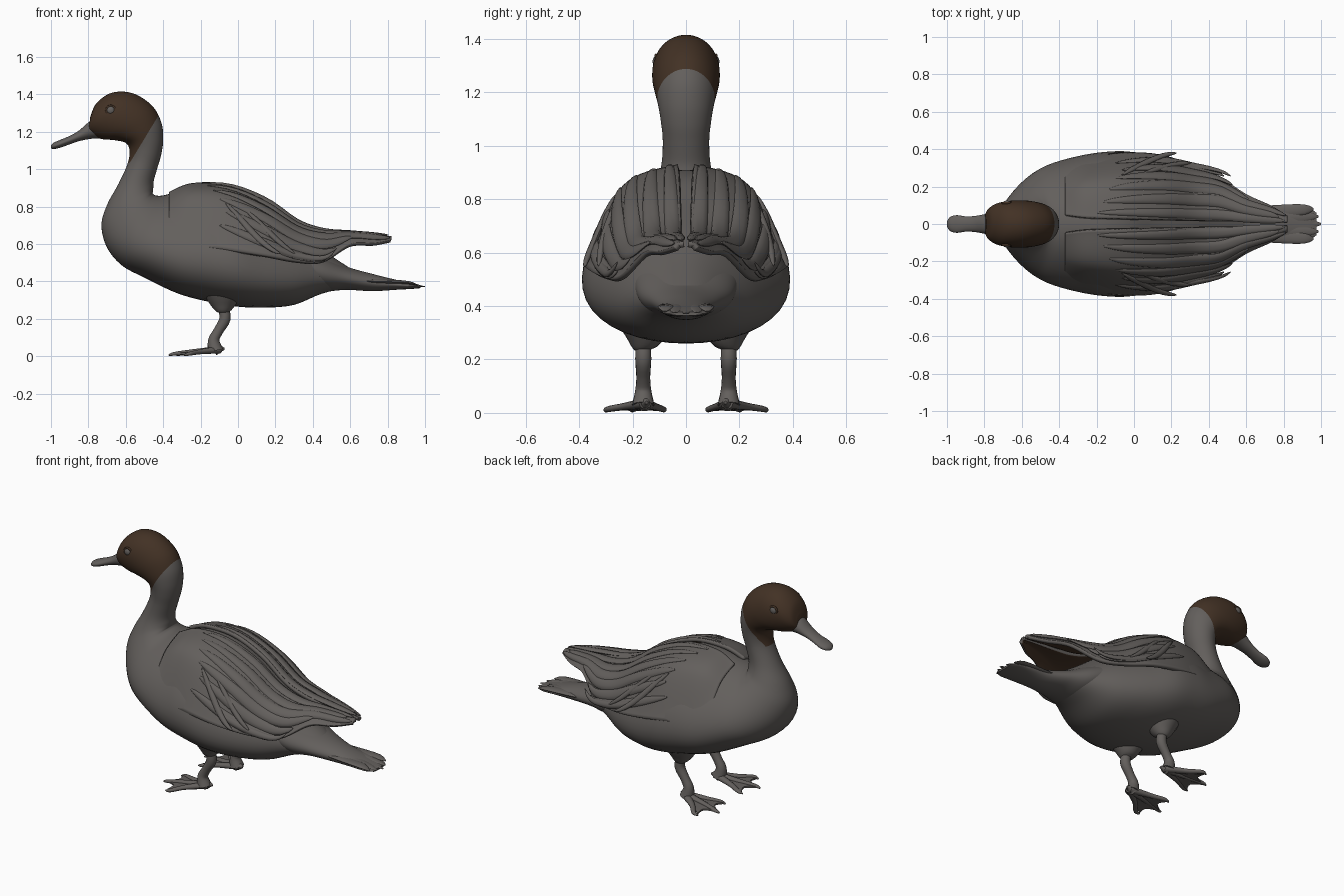
import bpy, bmesh, math
from mathutils import Vector

if "Cube" in bpy.data.objects:
    bpy.data.objects.remove(bpy.data.objects["Cube"])


def material(name, rgb):
    m = bpy.data.materials.new(name)
    m.diffuse_color = (*rgb, 1)
    m.use_nodes = True
    m.node_tree.nodes["Principled BSDF"].inputs["Base Color"].default_value = m.diffuse_color
    return m


GREY = material("warm grey plumage", (0.125, 0.115, 0.108))
BROWN = material("dark brown head", (0.055, 0.031, 0.018))


def spline(pts, t):
    """Catmull-Rom through tuples, t in 0..1."""
    n = len(pts) - 1
    i = min(int(t * n), n - 1)
    f = t * n - i
    p = [pts[max(0, min(n, i + k))] for k in (-1, 0, 1, 2)]
    return [0.5 * (2 * b + (c - a) * f + (2 * a - 5 * b + 4 * c - d) * f * f
                   + (3 * b - a - 3 * c + d) * f ** 3) for a, b, c, d in zip(*p)]


def finish(name, bm, mats, mirror=False, angle=50):
    me = bpy.data.meshes.new(name)
    bm.to_mesh(me)
    bm.free()
    ob = bpy.data.objects.new(name, me)
    bpy.context.collection.objects.link(ob)
    for m in mats:
        me.materials.append(m)
    if mirror:
        mod = ob.modifiers.new("mirror", 'MIRROR')
        mod.use_axis = (False, True, False)
        mod.use_clip = mod.use_mirror_merge = False
    bpy.ops.object.select_all(action='DESELECT')
    ob.select_set(True)
    bpy.context.view_layer.objects.active = ob
    bpy.ops.object.shade_smooth_by_angle(angle=math.radians(angle))
    return ob


def loft(bm, rings):
    """Skin closed rings and cap both ends."""
    vs = [[bm.verts.new(p) for p in r] for r in rings]
    n = len(vs[0])
    for a, b in zip(vs, vs[1:]):
        for j in range(n):
            k = (j + 1) % n
            bm.faces.new((a[j], a[k], b[k], b[j]))
    bm.faces.new(vs[0][::-1])
    bm.faces.new(vs[-1])
    bmesh.ops.recalc_face_normals(bm, faces=bm.faces[:])


def section(x0, z0, x1, z1, w, k=0, n=48):
    """Oval from an under point to an upper point; k pushes the widest part down."""
    out = []
    for j in range(n):
        t = 2 * math.pi * j / n
        a = 0.5 - 0.5 * math.cos(t)
        out.append((x0 + (x1 - x0) * a, w * math.sin(t + k * math.sin(t)), z0 + (z1 - z0) * a))
    return out


def skin(bm, secs, steps):
    loft(bm, [section(*spline(secs, i / steps)) for i in range(steps + 1)])


def tube(bm, pts, n=12, steps=10, flat=1.0):
    """Round limb through (x, y, z, radius) points."""
    q = [spline(pts, i / steps) for i in range(steps + 1)]
    rings = []
    for i, c in enumerate(q):
        d = (Vector(q[min(i + 1, steps)][:3]) - Vector(q[max(i - 1, 0)][:3])).normalized()
        s = Vector((0, 1, 0)) - d * d.y
        s.normalize()
        u = d.cross(s)
        rings.append([Vector(c[:3]) + (s * math.cos(a) + u * math.sin(a) * flat) * c[3]
                      for a in (2 * math.pi * j / n for j in range(n))])
    loft(bm, rings)


# Body, neck and head: one skin from rump to face
body = [(.60, .37, .60, .47, .09, .1), (.45, .335, .45, .57, .17, .2), (.30, .275, .30, .68, .26, .25),
        (.15, .26, .12, .79, .335, .3), (0, .265, -.03, .88, .385, .3), (-.15, .29, -.18, .91, .385, .3),
        (-.32, .335, -.30, .885, .36, .3), (-.50, .42, -.40, .86, .315, .25), (-.62, .485, -.44, .86, .26, .2),
        (-.70, .58, -.455, .87, .20, .1), (-.73, .70, -.455, .88, .15, 0), (-.70, .81, -.453, .90, .115, 0),
        (-.64, .92, -.45, .94, .092, 0), (-.59, 1.03, -.43, 1.01, .087, 0), (-.58, 1.10, -.41, 1.08, .094, 0),
        (-.60, 1.14, -.40, 1.16, .104, 0), (-.66, 1.155, -.41, 1.25, .117, 0),
        (-.72, 1.16, -.46, 1.34, .126, 0), (-.76, 1.17, -.56, 1.405, .124, 0),
        (-.785, 1.185, -.67, 1.41, .11, 0), (-.798, 1.195, -.755, 1.355, .08, 0),
        (-.80, 1.20, -.79, 1.28, .045, 0)]
bm = bmesh.new()
skin(bm, body, 126)
co, no = Vector((-.575, 0, 1.04)), Vector((-1.65, 0, 1))
for c, n in ((co, no), (Vector((0, 0, 1.035)), Vector((0, 0, 1)))):
    bmesh.ops.bisect_plane(bm, geom=bm.verts[:] + bm.edges[:] + bm.faces[:], plane_co=c, plane_no=n)
for f in bm.faces:
    m = f.calc_center_median()
    f.material_index = int((m - co).dot(no) > 0 and m.z > 1.035)
finish("body_neck_head", bm, [GREY, BROWN])

# Beak
bm = bmesh.new()
skin(bm, [(-.74, 1.165, -.76, 1.27, .06), (-.79, 1.162, -.80, 1.25, .053), (-.85, 1.15, -.85, 1.207, .043),
          (-.90, 1.133, -.90, 1.178, .041), (-.95, 1.115, -.95, 1.157, .047),
          (-.985, 1.108, -.985, 1.142, .036), (-1.0, 1.112, -1.0, 1.128, .012)], 36)
finish("beak", bm, [GREY])

# Eyes with dark rims
for s in (-1, 1):
    bpy.ops.mesh.primitive_uv_sphere_add(segments=20, ring_count=12, location=(-.68, s * .109, 1.315))
    eye = bpy.context.object
    eye.name = "eye"
    eye.scale = (.023, .016, .023)
    eye.data.materials.append(GREY)
    bpy.ops.object.shade_smooth()
    bpy.ops.mesh.primitive_torus_add(major_radius=.024, minor_radius=.006, major_segments=24, minor_segments=8,
                                     location=(-.68, s * .112, 1.315), rotation=(math.pi / 2, 0, 0))
    rim = bpy.context.object
    rim.name = "eyelid"
    rim.data.materials.append(BROWN)
    bpy.ops.object.shade_smooth()

# Tail with a splayed fan of feathers
bm = bmesh.new()
skin(bm, [(.33, .40, .33, .60, .20), (.45, .35, .45, .545, .18), (.58, .355, .58, .48, .13),
          (.72, .348, .72, .44, .09), (.84, .355, .84, .41, .088), (.93, .36, .93, .39, .085),
          (.975, .364, .975, .378, .06)], 36)
finish("tail", bm, [GREY])
bm = bmesh.new()
for y, x, z in ((0, 1.0, .372), (.04, .985, .375), (.08, .96, .38)):
    tube(bm, [(.5, y * .8, .49 - y, .02), (.72, y * .8, .425 - y * .3, .035),
              (.9, y * .95, z + .015, .03), (x, y, z, .006)], flat=.3)
finish("tail_feathers", bm, [GREY], mirror=True)

# Folded wing: curved sheet from the back line round to the flank
wing_secs = [(-.37, .05, .878, .19, .81, .30, .67), (-.25, .035, .925, .22, .855, .355, .60),
             (-.05, .03, .922, .24, .84, .383, .57), (.15, .025, .845, .23, .765, .37, .54),
             (.32, .02, .725, .20, .67, .31, .51), (.46, .018, .675, .17, .64, .25, .51),
             (.60, .015, .66, .10, .65, .16, .60), (.73, .01, .65, .06, .645, .10, .605),
             (.82, .01, .642, .03, .637, .045, .622)]


def wing(u, v):
    x, a, b, c, d, e, f = spline(wing_secs, u)
    y, z = spline([(a, b), (c, d), (e, f)], v)
    return Vector((x, y, z))


bm = bmesh.new()
NU, NV = 56, 20
g = [[bm.verts.new(wing(i / NU, j / NV)) for j in range(NV + 1)] for i in range(NU + 1)]
for i in range(NU):
    for j in range(NV):
        bm.faces.new((g[i][j], g[i + 1][j], g[i + 1][j + 1], g[i][j + 1]))
ob = finish("folded_wing", bm, [GREY, BROWN], mirror=True)
sol = ob.modifiers.new("thickness", 'SOLIDIFY')
sol.thickness, sol.offset, sol.material_offset = .022, -1, 1

# Feathers lying on the wing: (u start, v start, u end, v end, half width, tip lift)
feathers = [(.16, .10, .97, .15, .028, .004), (.18, .24, .93, .40, .032, .004), (.20, .38, .84, .60, .034, .006),
            (.22, .52, .76, .72, .034, .010), (.24, .64, .68, .85, .032, .014), (.22, .76, .64, .97, .028, .020),
            (.24, .56, .42, .99, .018, .035), (.30, .56, .48, .90, .016, .025), (.24, .78, .67, 1.0, .02, .045),
            (.40, .40, .98, .70, .024, .004)]
bm = bmesh.new()
for u0, v0, u1, v1, w, lift in feathers:
    rings = []
    for i in range(25):
        s = .004 + .992 * i / 24
        u, v = u0 + (u1 - u0) * s, v0 + (v1 - v0) * s
        e = .004
        du = wing(min(u + e, 1), v) - wing(u - e, v)
        dv = wing(u, min(v + e, 1)) - wing(u, v - e)
        nrm = du.cross(dv).normalized()
        tan = (du * (u1 - u0) + dv * (v1 - v0)).normalized()
        side = nrm.cross(tan)
        p = wing(u, v) + nrm * (.001 + lift * s * s)
        ww = w * 2 * (s * (1 - s)) ** .5
        th = .012 * min(1, ww / w + .1)
        rings.append([p + side * ww * math.cos(a) + nrm * th * math.sin(a)
                      for a in (2 * math.pi * k / 10 for k in range(10))])
    loft(bm, rings)
finish("wing_feathers", bm, [GREY], mirror=True)

# Legs with feathered thighs
bm = bmesh.new()
tube(bm, [(-.08, .15, .36, .12), (-.08, .155, .29, .078), (-.08, .16, .25, .048), (-.08, .16, .235, .03)], n=20)
tube(bm, [(-.08, .16, .27, .028), (-.07, .16, .20, .03), (-.105, .16, .135, .026),
          (-.13, .16, .085, .03), (-.12, .16, .03, .042)], n=16, steps=16)
finish("leg", bm, [GREY], mirror=True)

# Webbed feet: toes plus a scalloped web
tips = [(-.33, .085), (-.37, .20), (-.29, .295)]
heel = Vector((-.10, .155, .035))
bm = bmesh.new()
for x, y in tips:
    m = heel.lerp(Vector((x, y, .014)), .55)
    tube(bm, [(*heel, .026), (*m, .017), (x + .03, y, .013, .013), (x, y, .006, .005)], n=10, flat=.8)
tube(bm, [(-.12, .155, .035, .03), (-.09, .15, .04, .016), (-.072, .148, .038, .006)], n=10)
edge = []
for (ax, ay), (bx, by) in zip(tips, tips[1:]):
    for i in range(9):
        t = i / 8
        r = .96 - .16 * math.sin(math.pi * t)
        edge.append(heel.lerp(Vector((ax + (bx - ax) * t, ay + (by - ay) * t, .010)), r))
for a, b in zip(edge, edge[1:]):
    if (a - b).length > 1e-5:
        top = [bm.verts.new(p + Vector((0, 0, .004))) for p in (heel, a, b)]
        low = [bm.verts.new(p - Vector((0, 0, .006))) for p in (heel, a, b)]
        bm.faces.new(top)
        bm.faces.new(low[::-1])
        bm.faces.new((top[1], low[1], low[2], top[2]))
bmesh.ops.remove_doubles(bm, verts=bm.verts[:], dist=.0004)
bmesh.ops.recalc_face_normals(bm, faces=bm.faces[:])
finish("webbed_foot", bm, [GREY], mirror=True)
